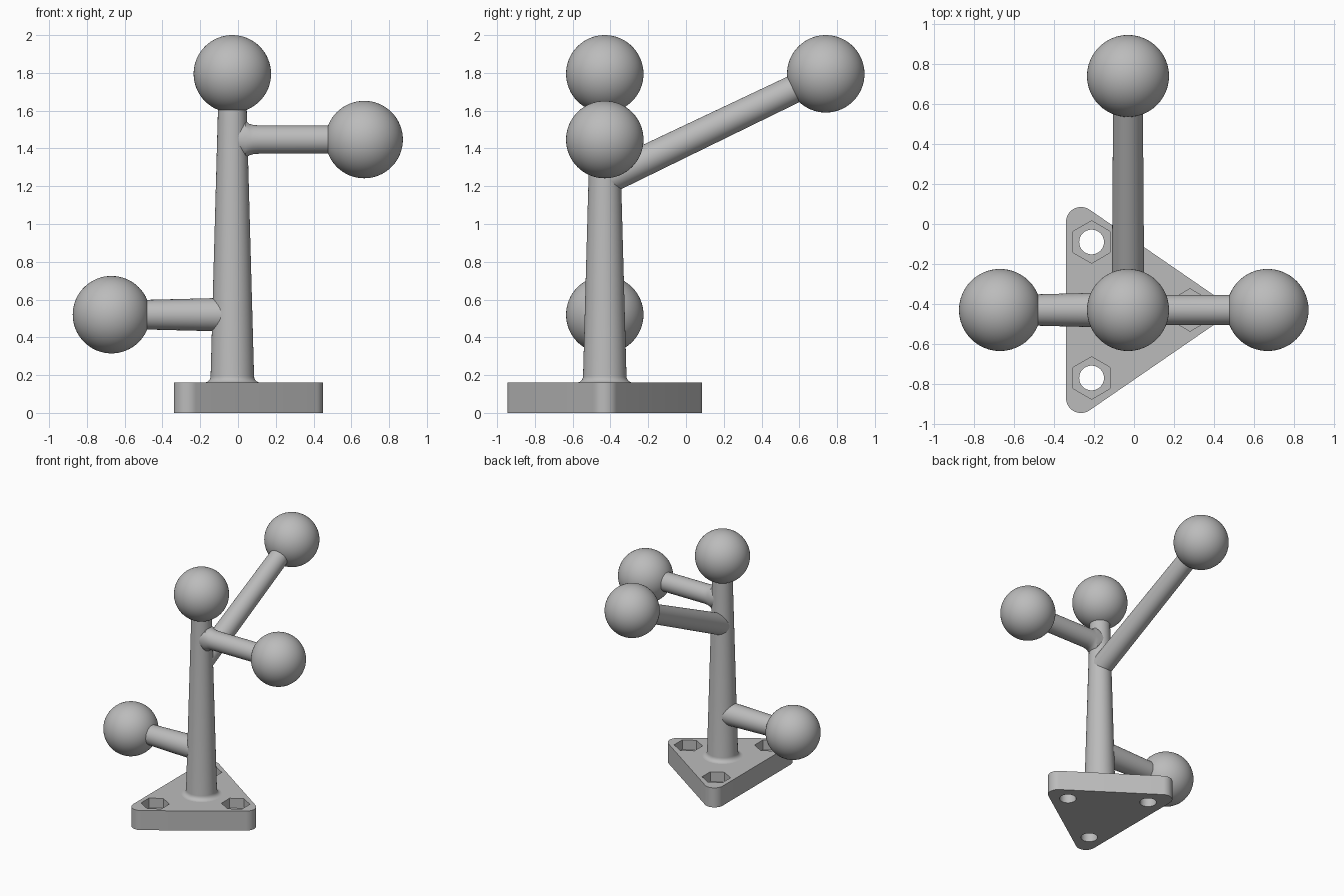
import bpy
import bmesh
import math
from mathutils import Vector

cube = bpy.data.objects.get("Cube")
if cube:
    bpy.data.objects.remove(cube, do_unlink=True)

grey = bpy.data.materials.new("light grey")
grey.use_nodes = True
colour = (0.5, 0.5, 0.5, 1)
grey.diffuse_color = colour
grey.node_tree.nodes["Principled BSDF"].inputs["Base Color"].default_value = colour

POST_X, POST_Y = -0.03, -0.43
BASE_TOP = 0.16
BALL_RADIUS = 0.205
SIDES = 48


def finish(name, bm):
    """Turn a bmesh into a grey object."""
    bmesh.ops.recalc_face_normals(bm, faces=bm.faces)
    mesh = bpy.data.meshes.new(name)
    bm.to_mesh(mesh)
    bm.free()
    mesh.materials.append(grey)
    obj = bpy.data.objects.new(name, mesh)
    bpy.context.collection.objects.link(obj)
    return obj


def smooth(obj):
    bpy.ops.object.select_all(action='DESELECT')
    obj.select_set(True)
    bpy.context.view_layer.objects.active = obj
    bpy.ops.object.shade_smooth_by_angle(angle=math.radians(30))


def prism(name, outline, z0, z1):
    bm = bmesh.new()
    face = bm.faces.new([bm.verts.new((x, y, z0)) for x, y in outline])
    top = bmesh.ops.extrude_face_region(bm, geom=[face])["geom"]
    verts = [v for v in top if isinstance(v, bmesh.types.BMVert)]
    bmesh.ops.translate(bm, verts=verts, vec=(0, 0, z1 - z0))
    return finish(name, bm)


def arc(x, y, radius, start, end, steps):
    angles = [math.radians(start + (end - start) * i / steps) for i in range(steps + 1)]
    return [(x + radius * math.cos(a), y + radius * math.sin(a)) for a in angles]


def rod(name, start, end, profile, flare=0):
    """Lathe (distance, radius) pairs along a line; flare widens the first ring upright."""
    start, end = Vector(start), Vector(end)
    axis = (end - start).normalized()
    side = axis.orthogonal().normalized()
    other = axis.cross(side)
    bm = bmesh.new()
    rings = []
    for i, (dist, radius) in enumerate(profile):
        ring = []
        for k in range(SIDES):
            a = math.tau * k / SIDES
            out = side * math.cos(a) + other * math.sin(a)
            extra = flare * out.z ** 2 / (1, 3, 9)[i - 1] if flare and 1 <= i <= 3 else 0
            ring.append(bm.verts.new(start + axis * dist + out * (radius + extra)))
        rings.append(ring)
    for a, b in zip(rings, rings[1:]):
        for k in range(SIDES):
            n = (k + 1) % SIDES
            bm.faces.new((a[k], a[n], b[n], b[k]))
    bm.faces.new(rings[0])
    bm.faces.new(rings[-1])
    obj = finish(name, bm)
    smooth(obj)


def ball(name, centre):
    bm = bmesh.new()
    bmesh.ops.create_uvsphere(bm, u_segments=64, v_segments=32, radius=BALL_RADIUS)
    bmesh.ops.translate(bm, verts=bm.verts, vec=centre)
    smooth(finish(name, bm))


# Triangular base with rounded corners
outline = (arc(0.375, POST_Y, 0.075, -55.5, 55.5, 16)
           + arc(-0.265, 0.01, 0.075, 55.5, 180, 16)
           + arc(-0.265, -0.87, 0.075, 180, 304.5, 16))
base = prism("base", outline, 0, BASE_TOP)

# Bolt holes with hexagonal nut pockets
for x, y in ((0.28, POST_Y), (-0.212, -0.09), (-0.212, -0.77)):
    hole = arc(x, y, 0.062, 0, 360, 32)[:-1]
    pocket = arc(x, y, 0.106, 30, 390, 6)[:-1]
    for cutter in (prism("hole_cutter", hole, -0.1, 0.3),
                   prism("pocket_cutter", pocket, 0.08, 0.3)):
        cutter.hide_render = True
        cut = base.modifiers.new("cut", 'BOOLEAN')
        cut.operation = 'DIFFERENCE'
        cut.solver = 'EXACT'
        cut.object = cutter
        bpy.context.view_layer.objects.active = base
        bpy.ops.object.modifier_apply(modifier=cut.name)
        bpy.data.objects.remove(cutter, do_unlink=True)
smooth(base)

# Tapered post with a fillet at its foot
fillet = [(BASE_TOP + 0.035 * (1 - math.cos(a)), 0.15 - 0.035 * math.sin(a))
          for a in (math.radians(15 * i) for i in range(7))]
rod("post", (POST_X, POST_Y, 0), (POST_X, POST_Y, 1),
    [(z, r) for z, r in fillet] + [(1.72, 0.073)])

# Arms and their balls
top_ball = (POST_X, POST_Y, 1.795)
left_ball = (0.668, POST_Y, 1.447)
right_ball = (-0.67, POST_Y, 0.52)
back_ball = (POST_X, 0.74, 1.795)

rod("left_arm", (POST_X, POST_Y, 1.447), left_ball,
    [(0, 0.075), (0.07, 0.075), (0.09, 0.075), (0.11, 0.075), (0.14, 0.075), (0.6, 0.075)],
    flare=0.025)
rod("right_arm", (POST_X, POST_Y, 0.52), right_ball, [(0, 0.09), (0.55, 0.076)])
rod("back_arm", (POST_X, POST_Y, 1.233), back_ball, [(0, 0.082), (1.2, 0.074)])

for name, centre in (("top_ball", top_ball), ("left_ball", left_ball),
                     ("right_ball", right_ball), ("back_ball", back_ball)):
    ball(name, centre)
